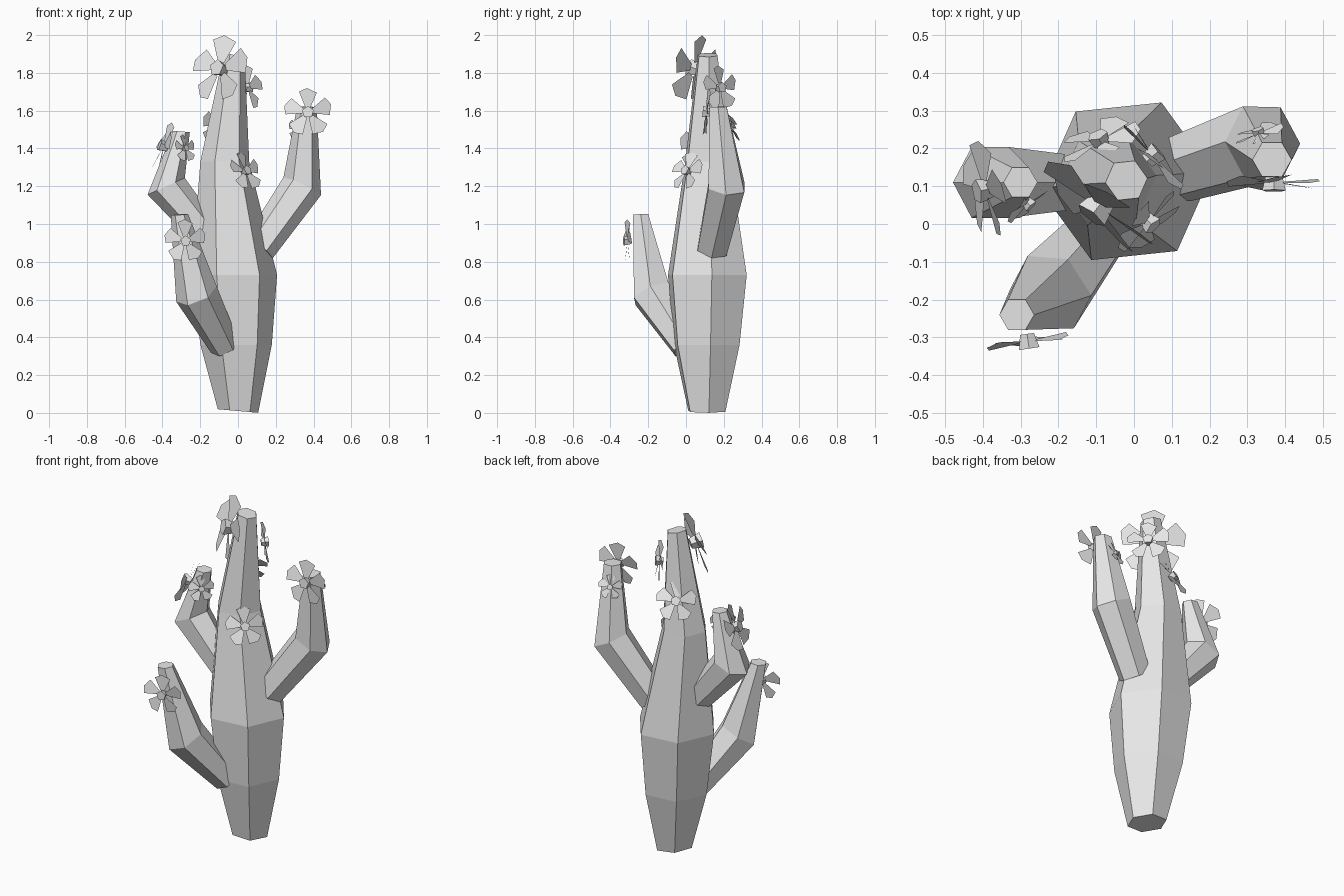
import bpy
import bmesh
from math import sin, cos, radians, tau
from mathutils import Vector, Matrix

cube = bpy.data.objects.get("Cube")
if cube:
    bpy.data.objects.remove(cube, do_unlink=True)

grey = bpy.data.materials.new("plain grey")
grey.use_nodes = True
COLOUR = (0.8, 0.8, 0.8, 1)
grey.diffuse_color = COLOUR
grey.node_tree.nodes["Principled BSDF"].inputs["Base Color"].default_value = COLOUR


def finish(bm, name):
    mesh = bpy.data.meshes.new(name)
    bm.to_mesh(mesh)
    bm.free()
    mesh.materials.append(grey)
    obj = bpy.data.objects.new(name, mesh)
    bpy.context.collection.objects.link(obj)


def limb(name, sections, phase):
    """Six-sided tube through (centre, radius, axis) sections."""
    bm = bmesh.new()
    rings = []
    for centre, radius, axis in sections:
        turn = Vector((0, 0, 1)).rotation_difference(Vector(axis))
        ring = []
        for k in range(6):
            a = radians(phase) + k * tau / 6
            offset = turn @ Vector((radius * cos(a), radius * sin(a), 0))
            ring.append(bm.verts.new(Vector(centre) + offset))
        rings.append(ring)
    for low, high in zip(rings, rings[1:]):
        for k in range(6):
            n = (k + 1) % 6
            bm.faces.new((low[k], low[n], high[n], high[k]))
    bm.faces.new(rings[0][::-1])
    bm.faces.new(rings[-1])
    finish(bm, name)


def arm(name, base, elbow, tip, radii, phase):
    base, elbow, tip = map(Vector, (base, elbow, tip))
    lower = (elbow - base).normalized()
    upper = (tip - elbow).normalized()
    limb(name, [(base, radii[0], lower),
                (elbow, radii[1], lower * 0.7 + upper * 0.3),
                (tip, radii[2], upper * 0.3 + Vector((0, 0, 0.7)))], phase)


def flower(name, centre, facing, radius):
    """Five flat petals, slightly twisted, around a five-sided heart."""
    bm = bmesh.new()
    outline = [(0.2, -0.1), (0.82, -0.37), (1.0, 0.04), (0.85, 0.37), (0.2, 0.1)]
    for k in range(5):
        place = Matrix.Rotation(k * tau / 5 + tau / 4, 4, 'Z') @ Matrix.Rotation(radians(12), 4, 'X')
        bm.faces.new([bm.verts.new(place @ Vector((u, v, 0))) for u, v in outline])
    bmesh.ops.create_cone(bm, cap_ends=True, segments=5, radius1=0.17, radius2=0.25,
                          depth=0.34, matrix=Matrix.Translation((0, 0, 0.0)))
    # Local y points up the plant, local z points outward
    z = Vector(facing).normalized()
    x = Vector((0, 0, 1)).cross(z).normalized()
    y = z.cross(x)
    frame = Matrix((x, y, z)).transposed().to_4x4()
    bm.transform(Matrix.Translation(centre) @ frame @ Matrix.Scale(radius, 4))
    finish(bm, name)


# Trunk
limb("trunk", [((0, 0.11, 0.01), 0.108, (0.09, 0, 1)),
               ((-0.01, 0.11, 0.36), 0.19, (0, 0, 1)),
               ((-0.02, 0.113, 0.73), 0.228, (0, 0, 1)),
               ((-0.07, 0.115, 1.33), 0.13, (0, 0, 1)),
               ((-0.02, 0.115, 1.895), 0.057, (0.2, 0, 1))], 6)

# Arms
arm("left_arm", (0.11, 0.14, 0.87), (0.34, 0.215, 1.2), (0.365, 0.17, 1.62), (0.09, 0.11, 0.052), 0)
arm("right_arm", (-0.17, 0.11, 0.95), (-0.38, 0.11, 1.2), (-0.30, 0.11, 1.49), (0.08, 0.108, 0.045), 0)
arm("front_arm", (-0.07, 0.0, 0.35), (-0.22, -0.18, 0.63), (-0.31, -0.24, 1.05), (0.08, 0.115, 0.046), 0)

# Flowers
flower("trunk_top_flower", (-0.095, 0.045, 1.82), (-0.6, -0.75, 0.25), 0.185)
flower("trunk_side_flower", (0.05, 0.18, 1.72), (0.75, 0.66, 0.1), 0.12)
flower("trunk_back_flower", (-0.09, 0.22, 1.53), (-0.35, 0.85, 0.45), 0.115)
flower("trunk_front_flower", (0.04, 0.005, 1.28), (0.65, -0.65, 0.35), 0.11)
flower("right_arm_outer_flower", (-0.395, 0.09, 1.41), (-0.9, -0.2, 0.35), 0.135)
flower("right_arm_inner_flower", (-0.28, 0.055, 1.4), (0.68, -0.7, 0.2), 0.075)
flower("left_arm_front_flower", (0.37, 0.11, 1.59), (0, -1, 0.1), 0.13)
flower("left_arm_back_flower", (0.33, 0.24, 1.51), (-0.3, 0.9, 0.3), 0.07)
flower("front_arm_flower", (-0.28, -0.31, 0.91), (0.15, -0.98, 0), 0.115)
